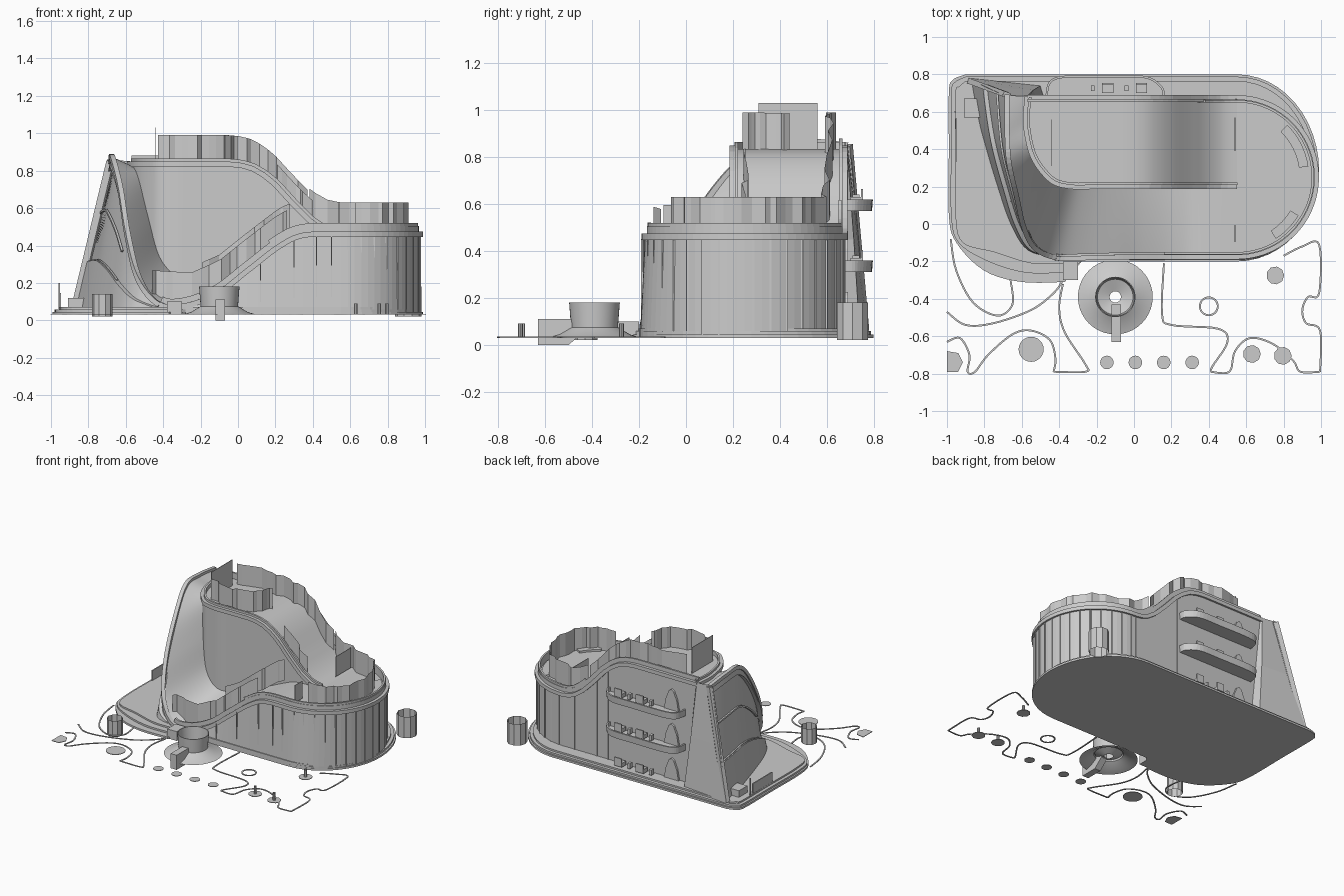
import bpy, bmesh, math, random
from mathutils import Vector as V

if "Cube" in bpy.data.objects:
    bpy.data.objects.remove(bpy.data.objects["Cube"])
random.seed(4)

def mesh(name, verts, faces, smooth=False):
    m = bpy.data.meshes.new(name)
    m.from_pydata([tuple(v) for v in verts], [], faces)
    bm = bmesh.new(); bm.from_mesh(m)
    bmesh.ops.recalc_face_normals(bm, faces=bm.faces[:])
    bm.to_mesh(m); bm.free()
    o = bpy.data.objects.new(name, m)
    bpy.context.collection.objects.link(o)
    if smooth:
        bpy.ops.object.select_all(action='DESELECT')
        o.select_set(True); bpy.context.view_layer.objects.active = o
        bpy.ops.object.shade_smooth_by_angle(angle=math.radians(35))
    return o

def loft(name, rows, ring=False, loop=False, smooth=False, caps=False):
    n, k = len(rows[0]), len(rows)
    f = []
    for i in range(k if loop else k - 1):
        for j in range(n if ring else n - 1):
            a, b, j2 = i * n, ((i + 1) % k) * n, (j + 1) % n
            f.append((a + j, a + j2, b + j2, b + j))
    if caps:
        f += [tuple(range(n)), tuple(range((k - 1) * n, k * n))]
    return mesh(name, [v for r in rows for v in r], f, smooth)

def curve(pts, n=6, closed=False):
    """Catmull-Rom through 2D or 3D points"""
    p = [V((*q, 0)[:3]) for q in pts]; L = len(p); out = []
    g = (lambda i: p[i % L]) if closed else (lambda i: p[max(0, min(L - 1, i))])
    for i in range(L if closed else L - 1):
        a, b, c, d = g(i - 1), g(i), g(i + 1), g(i + 2)
        for s in range(n):
            t = s / n
            out.append(.5 * (2 * b + (c - a) * t + (2 * a - 5 * b + 4 * c - d) * t * t + (3 * b - a - 3 * c + d) * t ** 3))
    return out if closed else out + [p[-1]]

def sweep(name, path, sec, loop=False):
    """carry a section (outward, up) along a path"""
    rows, L = [], len(path)
    for i, p in enumerate(path):
        a = path[(i - 1) % L] if loop else path[max(0, i - 1)]
        b = path[(i + 1) % L] if loop else path[min(L - 1, i + 1)]
        t = (b - a).normalized()
        s = t.cross(V((0, 0, 1))).normalized(); u = s.cross(t)
        rows.append([p + s * x + u * z for x, z in sec])
    return loft(name, rows, ring=True, loop=loop, caps=not loop)

def lerp(tab, x):
    for (a, za), (b, zb) in zip(tab, tab[1:]):
        if x <= b:
            return za + (zb - za) * max(0, (x - a) / (b - a))
    return tab[-1][1]

def slab(name, outline, z0, z1):
    return loft(name, [[V((p[0], p[1], z)) for p in outline] for z in (z0, z1)], ring=True, caps=True)

def disc(c, r, n): return [(c[0] + r * math.cos(6.28319 * i / n), c[1] + r * math.sin(6.28319 * i / n)) for i in range(n)]

def lathe(name, prof, c, n=32, smooth=False):
    return loft(name, [[V((x, y, z)) for x, y in disc(c, r, n)] for r, z in prof], ring=True, smooth=smooth)

def boxes(name, items):
    v, f = [], []
    for x, y, z, a, b, c in items:
        k = len(v)
        v += [(x + i * a / 2, y + j * b / 2, z + l * c / 2) for i in (-1, 1) for j in (-1, 1) for l in (-1, 1)]
        f += [tuple(k + q for q in s) for s in ((0, 1, 3, 2), (4, 6, 7, 5), (0, 4, 5, 1), (2, 3, 7, 6), (0, 2, 6, 4), (1, 5, 7, 3))]
    return mesh(name, v, f)

# roof edge (front ramp rising into the sail) and the matching foot of the tower
E = [(.55, -.175, .46), (.35, -.175, .455), (.22, -.175, .395), (.05, -.175, .265), (-.1, -.175, .15), (-.27, -.18, .08),
     (-.42, -.18, .085), (-.53, -.13, .22), (-.59, -.02, .45), (-.63, .15, .7), (-.67, .33, .86), (-.68, .5, .87), (-.68, .69, .85)]
T = [(.55, .2, .46), (.35, .2, .455), (.22, .2, .41), (.05, .2, .33), (-.1, .2, .26), (-.22, .2, .23), (-.33, .2, .24),
     (-.42, .22, .34), (-.48, .27, .55), (-.53, .34, .75), (-.56, .42, .82), (-.58, .55, .82), (-.57, .68, .82)]
ZT = [(-.6, .835), (-.05, .835), (.02, .828), (.08, .81), (.14, .775), (.2, .725), (.3, .615), (.38, .535), (.45, .485), (.5, .467), (.55, .46)]
ZF = [(-.5, .1), (-.25, .085), (-.1, .15), (.05, .27), (.22, .4), (.35, .455), (.9, .46)]
zt = lambda x: lerp(ZT, x)
zf = lambda x: lerp(ZF, x)
es, ts = curve(E), curve(T)
top = [V((p.x, p.y, max(zt(p.x), p.z))) for p in ts]
back = [V((.55 - 1.12 * i / 48, .675, zt(.55 - 1.12 * i / 48))) for i in range(49)]
arc = [V((.55 + .425 * math.cos(a), .25 + .425 * math.sin(a), .46))
       for a in [math.pi * (i / 36 - .5) for i in range(1, 36)]]

# terrace, tower and roofs
loft("terrace_ramp", [[a.lerp(b, k / 8) for k in range(9)] for a, b in zip(es, ts)], smooth=True)
loft("tower_wall", [[a, b] for a, b in zip(ts, top)], smooth=True)
loft("tower_roof", [[p, V((p.x, .675, p.z))] for p in top], smooth=True)
endp = [V((.55, -.175, .46))] + arc + [V((.55, .675, .46))]
mesh("end_roof", endp, [tuple(range(len(endp)))])
wall = es[:37][::-1] + arc + back
loft("outer_wall", [[V((p.x, p.y - max(0, min(.02, -p.y * .12)), .04)), p] for p in wall])
boxes("wall_mullions", [(p.x, p.y, (p.z + .04) / 2, .008, .008, p.z - .05) for p in arc[::2] + back[:18:4]])
boxes("front_mullions", [(x, -.187, (zf(x) + .04) / 2, .005, .008, zf(x) - .05) for x in (-.05, .12, .3, .42, .5)])

# copings along every roof edge
cope = [(.014, -.014), (.014, .014), (-.008, .014), (-.008, .055), (-.022, .055), (-.022, -.014)]
sweep("main_coping", wall, [(x, min(z, .045)) for x, z in cope])
boxes("end_parapet", [])
sweep("end_parapet_wall", es[:14][::-1] + arc + back[:10], [(-.012, 0), (-.012, .06), (-.025, .06), (-.025, 0)])
sweep("tower_coping", top[::-1], [(x, min(z, .03)) for x, z in cope])
sweep("sail_rim", es[36:][::-1], [(.012, -.015), (.012, .012), (-.015, .012), (-.015, -.015)])

# sail: recessed glazing on its open side, frame and leaning back panel
B = curve([(-.42, -.18, .05), (-.57, -.14, .06), (-.66, 0, .06), (-.73, .2, .06), (-.79, .4, .06), (-.83, .55, .06), (-.87, .76, .06)])
R = es[36:]
off = V((.022, .01, 0))
loft("sail_glazing", [[a, a.lerp(b, .07), a.lerp(b, .07) + off, a.lerp(b, .35) + off, a.lerp(b, .68) + off,
                       a.lerp(b, .68), b] for a, b in zip(R, B)], smooth=True)
sweep("sail_leg", [B[-1].lerp(R[-1], i / 8) for i in range(9)], [(.015, -.02), (.015, .02), (-.015, .02), (-.015, -.02)])
for i, k in enumerate((.35, .68)):
    sweep("glazing_bar_%d" % i, [a.lerp(b, k) + off * .6 for a, b in zip(R, B)][14:],
          [(.006, -.006), (.006, .006), (-.006, .006), (-.006, -.006)])
loft("sail_back_panel", [[V((-.88, .78, .05)), V((-.8, .735, .45)), V((-.7, .69, .86))],
                         [V((-.5, .74, .05)), V((-.54, .715, .45)), V((-.57, .685, .85))],
                         [V((-.48, .675, .05)), V((-.52, .675, .45)), V((-.56, .675, .85))]])

# stepped base
def base(d, fx, fy):
    right = [(.55 + (.44 - d) * math.cos(a), .28 + (.52 - d if a > 0 else .48) * math.sin(a))
             for a in [math.pi * (i / 24 - .5) for i in range(25)]]
    left = curve([(-.9, .8 - d), (-.97 + d, .77 - d), (-.99 + d, .7), (-.99 + d, .4), (-.99 + d, .05), (-.95 + d, -.1),
                  (-.8 + fx, -.25 + fy), (-.6 + fx, -.31 + fy), (-.37, -.31 + fy)], 5)
    return right + [(p.x, p.y) for p in left] + [(-.28, -.2)]
slab("base_slab", base(0, 0, 0), .03, .045)
slab("base_tier_1", base(.012, .02, .05), .045, .058)
slab("base_tier_2", base(.035, .05, .1), .058, .07)
boxes("entry_block", [(-.34, -.25, .065, .08, .1, .07)])
boxes("side_fin", [(-.95, .45, .1, .008, .23, .09), (-.955, .6, .13, .008, .008, .14)])
boxes("corner_planter", [(-.86, .62, .095, .1, .1, .05)])

# rear balconies, arched doors and seats
leaf = [(p.x, p.y) for p in curve([(.16, .68), (.15, .73), (.07, .785), (-.1, .79), (-.36, .79), (-.45, .76), (-.47, .68)], 5)]
for i, z in enumerate((.31, .57)):
    slab("balcony_%d" % i, leaf, z, z + .02)
    sweep("balcony_edge_%d" % i, [V((x, y, z + .02)) for x, y in leaf], [(0, -.02), (.004, .03), (-.008, .03), (-.008, -.02)])
for i, z in enumerate((.07, .33, .59)):
    s = [(-.06, 0), (-.045, .08), (-.02, .14), (0, .155), (.02, .14), (.045, .08), (.06, 0)]
    loft("arched_door_%d" % i, [[V((-.36 + x, y, z + h)) for x, h in s] for y in (.67, .69)], ring=True, caps=True)
    boxes("seats_%d" % i, [it for x in (-.14, .04) for it in ((x, .725, z + .025, .06, .05, .03), (x, .75, z + .045, .06, .01, .06),
                                                              (x - .08, .725, z + .03, .02, .03, .04))])

# faceted hedges standing on the roofs
def hedge(name, pts, zfun, h, n=4):
    rows = []
    for p in curve(pts, n):
        x, y = p.x + random.uniform(-.012, .012), p.y + random.uniform(-.018, .018)
        rows.append([V((x, y, zfun(x))), V((x, y, zfun(x) + h))])
    loft(name, rows)
hedge("tower_back_hedge", [(-.42, .61), (-.2, .63), (0, .6), (.15, .62), (.36, .6)], zt, .155)
hedge("tower_front_hedge", [(-.43, .3), (-.3, .26), (-.15, .27), (-.04, .35), (-.01, .45)], zt, .155)
hedge("slope_hedge", [(.2, .25), (.3, .25), (.4, .24)], zt, .12)
hedge("end_hedge", [(.38, .6), (.6, .57), (.78, .5), (.88, .36), (.9, .2), (.88, .06), (.78, -.04), (.62, -.07)], zt, .17)
hedge("ramp_front_hedge", [(-.46, -.11), (-.3, -.13), (-.1, -.12), (.08, -.13), (.27, -.12)], zf, .17)
hedge("ramp_tower_hedge", [(-.2, .14), (0, .16), (.15, .14), (.27, .16)], lambda x: zf(x) + .04, .16)
boxes("tower_screen", [(-.44, .435, .93, .004, .25, .2), (.54, .48, .55, .004, .18, .15), (.54, -.05, .53, .004, .09, .13)])
for i, (a0, a1) in enumerate(((.15, .8), (-1.0, -.55))):
    ring = [(.55 + r * .42 * math.cos(a), .25 + r * .425 * math.sin(a))
            for r, q in ((.92, 1), (.8, -1)) for a in [a0 + (a1 - a0) * k / 8 for k in range(9)][::q]]
    slab("end_planter_%d" % i, ring, .46, .475)

# funnel in the forecourt with its chute
lathe("funnel", [(.2, .03), (.15, .045), (.1, .075), (.108, .18), (.103, .18), (.095, .085), (.03, .06)], (-.1, -.39), 40, True)
chute = [(-.63, 0), (-.63, .11), (-.43, .11), (-.43, .06), (-.5, .0)]
loft("chute", [[V((x, y, z)) for y, z in chute] for x in (-.12, -.07)], ring=True, caps=True)

# open planter tubes, ground discs and posts
lathe("rear_tube", [(.07, .02), (.07, .18)], (.91, .71), 10)
lathe("front_tube", [(.055, .02), (.055, .14)], (-.725, -.43), 10)
for i in range(4):
    slab("small_disc_%d" % i, disc((-.145 + .152 * i, -.74), .036, 20), .03, .034)
slab("large_disc", disc((-.55, -.67), .067, 24), .03, .034)
slab("corner_patch", [(-1, -.79), (-.94, -.79), (-.915, -.74), (-.94, -.69), (-1, -.68)], .03, .034)
for i, c in enumerate(((.63, -.695), (.795, -.705), (.755, -.275))):
    slab("post_disc_%d" % i, disc(c, .048, 9), .03, .034)
    lathe("post_%d" % i, [(.01, .03), (.01, .09)], c, 8)

# thin kerb lines on the ground
kerb = [(.005, 0), (.005, .005), (-.005, .005), (-.005, 0)]
def kerbs(name, pts, loop=False):
    sweep(name, [V((p[0], p[1], .03)) for p in curve(pts, 6, loop)], kerb, loop)
kerbs("ring_kerb", disc((.4, -.44), .048, 8), True)
kerbs("kerb_left", [(-.98, -.08), (-.95, -.25), (-.86, -.42), (-.73, -.49), (-.65, -.43), (-.66, -.3)])
kerbs("kerb_path", [(-1, -.47), (-.9, -.54), (-.75, -.53), (-.55, -.46), (-.43, -.37), (-.38, -.3)])
kerbs("kerb_corner", [(-1, -.63), (-.93, -.61), (-.88, -.7), (-.89, -.79), (-.85, -.79), (-.78, -.7), (-.65, -.59), (-.55, -.57),
                      (-.45, -.62), (-.42, -.72), (-.43, -.79)])
kerbs("kerb_middle", [(-.43, -.79), (-.26, -.79), (-.26, -.75), (-.37, -.58), (-.4, -.45), (-.38, -.32)])
kerbs("kerb_lawn", [(.16, -.21), (.15, -.48), (.2, -.54), (.45, -.56), (.5, -.63), (.42, -.76), (.41, -.79)])
kerbs("kerb_front", [(.41, -.79), (.51, -.79), (.54, -.68), (.62, -.61), (.74, -.64), (.85, -.73), (.89, -.79), (.995, -.79)])
kerbs("kerb_right", [(.995, -.79), (.995, -.57), (.92, -.53), (.9, -.46), (.93, -.39), (.99, -.37), (.99, -.11), (.9, -.12), (.8, -.17)])
